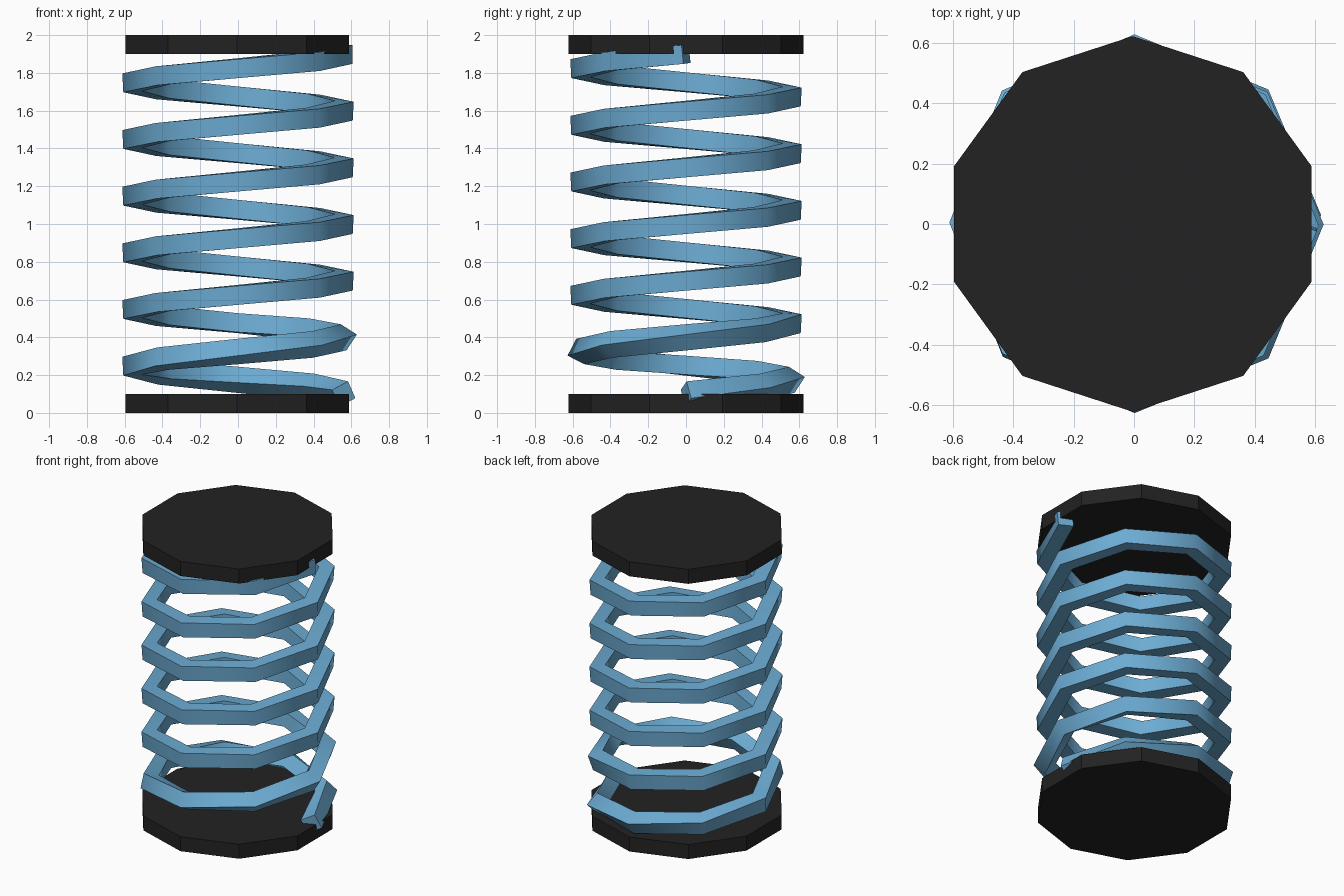
import bpy, bmesh
from math import sin, cos, pi, radians
from mathutils import Vector

cube = bpy.data.objects.get("Cube")
if cube:
    bpy.data.objects.remove(cube, do_unlink=True)


def make_material(name, rgb):
    mat = bpy.data.materials.new(name)
    mat.use_nodes = True
    mat.diffuse_color = (*rgb, 1)
    mat.node_tree.nodes["Principled BSDF"].inputs["Base Color"].default_value = (*rgb, 1)
    return mat


def add_object(name, bm, mat):
    bmesh.ops.recalc_face_normals(bm, faces=bm.faces)
    mesh = bpy.data.meshes.new(name)
    bm.to_mesh(mesh)
    bm.free()
    mesh.materials.append(mat)
    obj = bpy.data.objects.new(name, mesh)
    bpy.context.collection.objects.link(obj)
    return obj


black = make_material("matte black", (0.016, 0.016, 0.016))
blue = make_material("spring blue", (0.15, 0.41, 0.65))


# End plates: ten-sided discs with one corner towards the back
def plate(name, z):
    bm = bmesh.new()
    bmesh.ops.create_cone(bm, cap_ends=True, segments=10, radius1=0.623,
                          radius2=0.623, depth=0.1)
    # Turn the disc so that a corner sits on the y axis
    first = max(bm.verts, key=lambda v: v.co.y)
    turn = Vector((0, 1)).angle_signed(first.co.xy)
    for v in bm.verts:
        x, y = v.co.xy
        v.co.x = x * cos(turn) - y * sin(turn) - 0.004
        v.co.y = x * sin(turn) + y * cos(turn)
        v.co.z += z
    return add_object(name, bm, black)


plate("bottom_plate", 0.05)
plate("top_plate", 1.95)

# Coil: square wire on an eight-step helix, rolling over its first turn
RADIUS, HALF, STEPS, TURNS, PITCH = 0.56, 0.05, 8, 6, 0.3
count = STEPS * TURNS
path = []
for i in range(count + 1):
    a = 2 * pi * i / STEPS
    path.append(Vector((RADIUS * cos(a), RADIUS * sin(a), 0.1 + PITCH * i / STEPS)))

bm = bmesh.new()
rings = []
for i, centre in enumerate(path):
    tangent = (path[min(i + 1, count)] - path[max(i - 1, 0)]).normalized()
    out = tangent.cross(Vector((0, 0, 1))).normalized()
    up = out.cross(tangent)
    roll = radians(min(0, 15 * (i - 10)) - 3)
    ring = []
    for k in range(4):
        ang = roll + pi / 4 + k * pi / 2
        ring.append(bm.verts.new(centre + HALF * 2 ** 0.5 * (out * cos(ang) + up * sin(ang))))
    rings.append(ring)
for lower, upper in zip(rings, rings[1:]):
    for k in range(4):
        n = (k + 1) % 4
        bm.faces.new((lower[k], lower[n], upper[n], upper[k]))
bm.faces.new(rings[0])
bm.faces.new(rings[-1])
coil = add_object("coil_spring", bm, blue)

# Smooth along the bends, sharp along the wire's corners
bpy.ops.object.select_all(action='DESELECT')
coil.select_set(True)
bpy.context.view_layer.objects.active = coil
bpy.ops.object.shade_smooth_by_angle(angle=radians(50))
